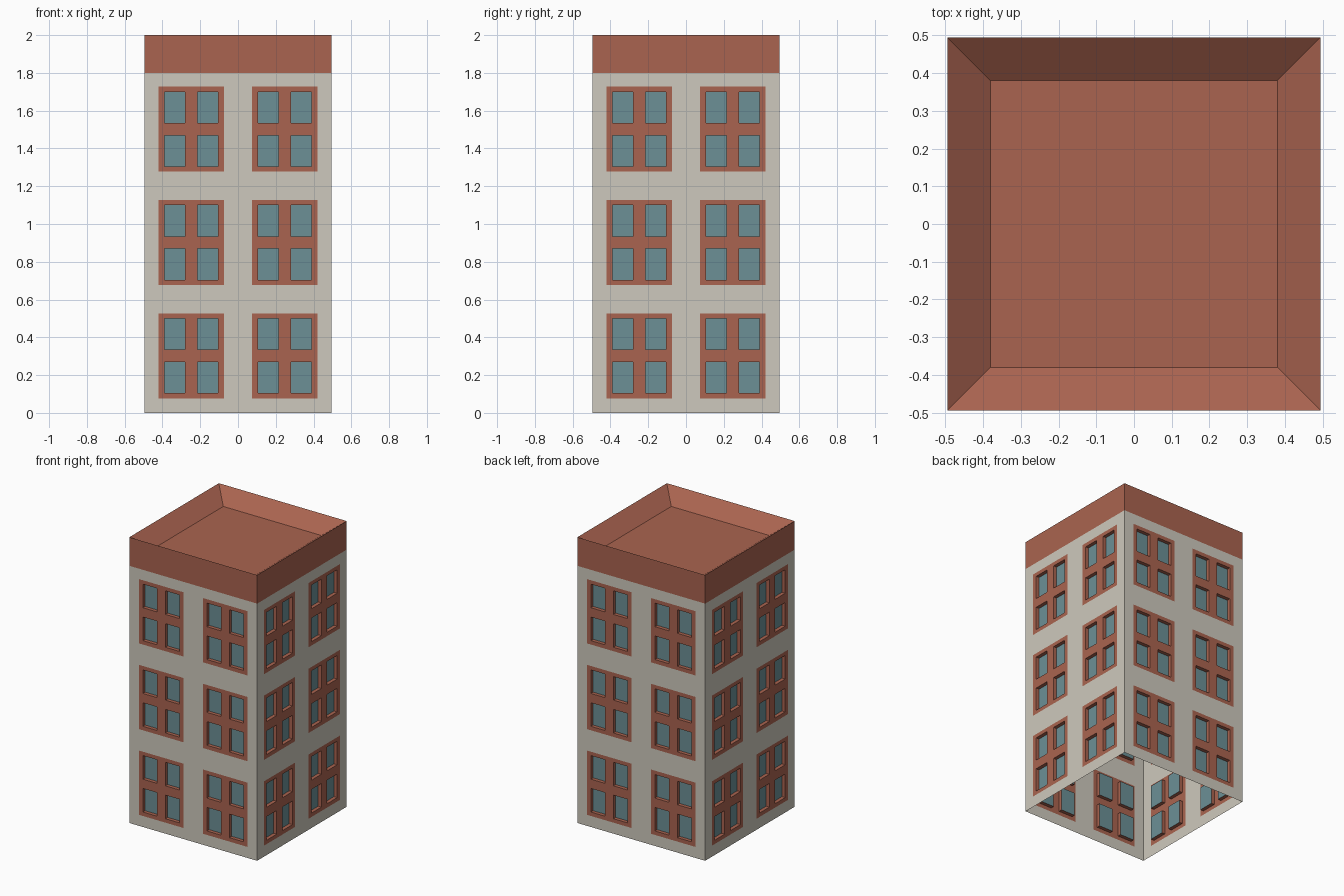
import bpy, bmesh
from math import pi
from mathutils import Matrix, Vector

if "Cube" in bpy.data.objects:
    bpy.data.objects.remove(bpy.data.objects["Cube"])

H = 0.495            # half width of the tower
BAND, TOP = 1.80, 2.0
RECESS = 0.025       # how far the panes sit behind the frames


def material(name, rgb):
    m = bpy.data.materials.new(name)
    m.diffuse_color = (*rgb, 1)
    m.use_nodes = True
    m.node_tree.nodes["Principled BSDF"].inputs["Base Color"].default_value = m.diffuse_color
    return m


def finish(name, bm, mat):
    bmesh.ops.remove_doubles(bm, verts=bm.verts, dist=1e-5)
    me = bpy.data.meshes.new(name)
    bm.to_mesh(me)
    bm.free()
    me.materials.append(mat)
    ob = bpy.data.objects.new(name, me)
    bpy.context.collection.objects.link(ob)
    return ob


def rect(r, depth=0.0):
    """Corners of an x/z rectangle on the front facade."""
    x0, x1, z0, z1 = r
    return [Vector((x, -H + depth, z))
            for x, z in ((x0, z0), (x1, z0), (x1, z1), (x0, z1))]


def quad(bm, pts):
    """Add a facade quad to all four sides."""
    for k in range(4):
        rot = Matrix.Rotation(k * pi / 2, 3, 'Z')
        bm.faces.new([bm.verts.new(rot @ p) for p in pts])


def sheet(bm, outer, holes):
    """Fill a rectangle with a grid of cells, skipping the holes."""
    xs = sorted({outer[0], outer[1], *[v for h in holes for v in h[:2]]})
    zs = sorted({outer[2], outer[3], *[v for h in holes for v in h[2:]]})
    for x0, x1 in zip(xs, xs[1:]):
        for z0, z1 in zip(zs, zs[1:]):
            cx, cz = (x0 + x1) / 2, (z0 + z1) / 2
            if not any(h[0] < cx < h[1] and h[2] < cz < h[3] for h in holes):
                quad(bm, rect((x0, x1, z0, z1)))


stone = material("stone", (0.617, 0.584, 0.509))
brick = material("brick", (0.402, 0.127, 0.080))
glass = material("glass", (0.150, 0.279, 0.305))

# Window layout: two columns on three floors, each with four panes
windows = [(cx - 0.1725, cx + 0.1725, cz - 0.225, cz + 0.225)
           for cx in (-0.2475, 0.2475) for cz in (0.302, 0.902, 1.502)]

# Plain walls around the windows, open at the bottom
walls = bmesh.new()
sheet(walls, (-H, H, 0.0, BAND), windows)
finish("walls", walls, stone)

# Flush window frames with reveals, and the recessed panes
frames, panes = bmesh.new(), bmesh.new()
for w in windows:
    cx, cz = (w[0] + w[1]) / 2, (w[2] + w[3]) / 2
    holes = [(cx + dx - 0.055, cx + dx + 0.055, cz + dz - 0.0825, cz + dz + 0.0825)
             for dx in (-0.0875, 0.0875) for dz in (-0.115, 0.115)]
    sheet(frames, w, holes)
    for h in holes:
        a, b = rect(h), rect(h, RECESS)
        for i in range(4):
            j = (i + 1) % 4
            quad(frames, [a[i], a[j], b[j], b[i]])
        quad(panes, b)
finish("window_frames", frames, brick)
finish("window_panes", panes, glass)

# Roof: outer band, sloped inner parapet and sunken flat deck
roof = bmesh.new()
rings = []
for r, z in ((H, BAND), (H, TOP), (0.38, 1.912)):
    rings.append([roof.verts.new((sx * r, sy * r, z))
                  for sx, sy in ((-1, -1), (1, -1), (1, 1), (-1, 1))])
for lo, hi in zip(rings, rings[1:]):
    for i in range(4):
        j = (i + 1) % 4
        roof.faces.new((lo[i], lo[j], hi[j], hi[i]))
roof.faces.new(rings[-1])
finish("parapet_roof", roof, brick)
